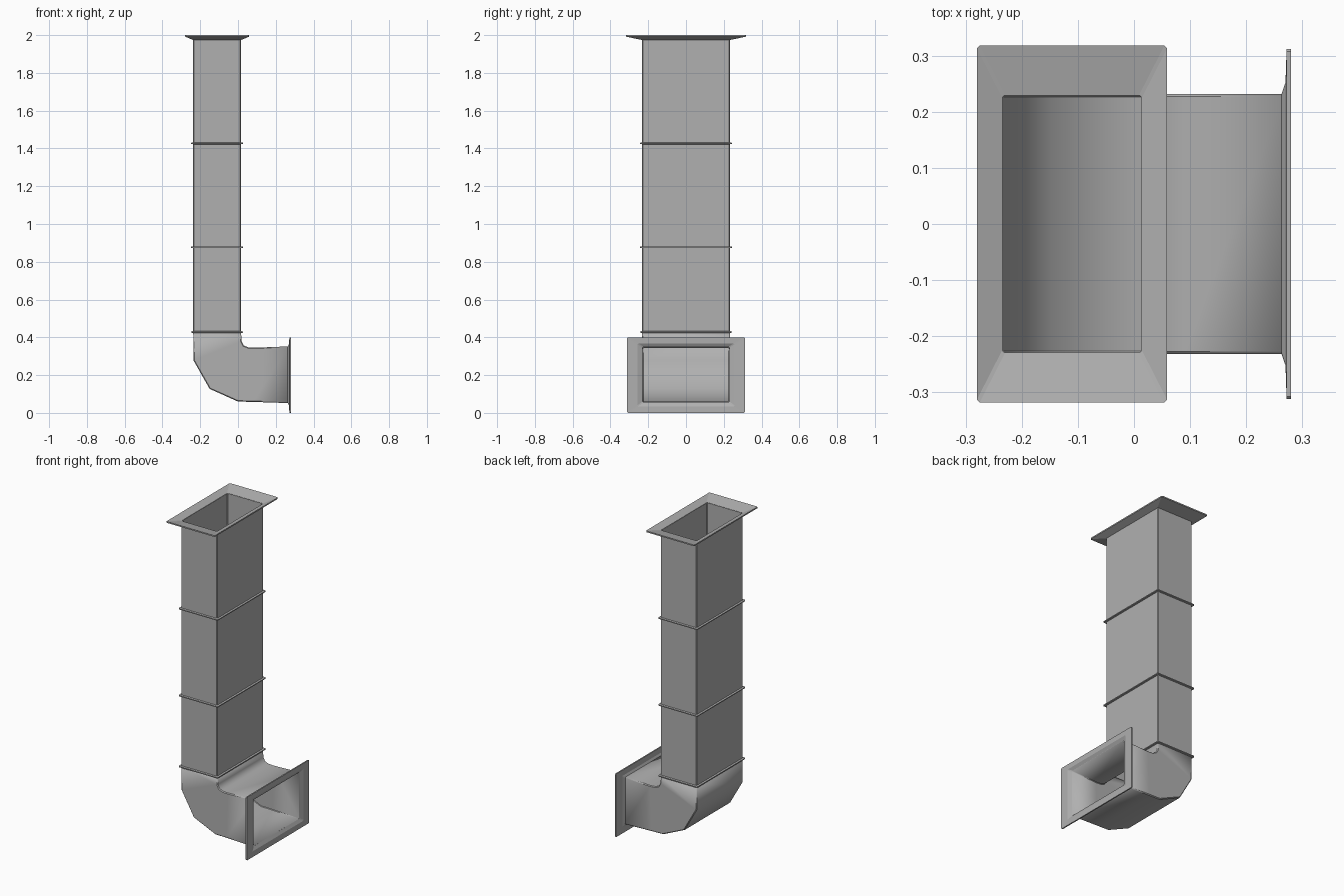
import bpy, bmesh
from mathutils import Vector

if "Cube" in bpy.data.objects:
    bpy.data.objects.remove(bpy.data.objects["Cube"])

X0, X1, W = -0.237, 0.016, 0.232   # duct back, front and half width

steel = bpy.data.materials.new("dark_steel")
steel.diffuse_color = (0.435, 0.435, 0.435, 1)
steel.use_nodes = True
steel.node_tree.nodes["Principled BSDF"].inputs["Base Color"].default_value = steel.diffuse_color


def section(p, q, w, c=0.005):
    """Rectangle with clipped corners between side-profile points p and q (x, z)."""
    a, b = Vector((p[0], 0, p[1])), Vector((q[0], 0, q[1]))
    d = (b - a).normalized() * c
    y = Vector((0, 1, 0))
    return [a + d - y * w, b - d - y * w, b - y * (w - c), b + y * (w - c),
            b - d + y * w, a + d + y * w, a + y * (w - c), a - y * (w - c)]


def loft(name, stations, closed=False, wall=0, smooth=False):
    """Skin a row of sections; closed joins last to first, wall thickens inward,
    smooth blends along the row but keeps the lengthwise corners sharp."""
    bm = bmesh.new()
    rings = [[bm.verts.new(v) for v in section(*s)] for s in stations]
    pairs = list(zip(rings, rings[1:]))
    if closed:
        pairs.append((rings[-1], rings[0]))
    for r, s in pairs:
        for i in range(8):
            j = (i + 1) % 8
            bm.faces.new((r[i], r[j], s[j], s[i])).smooth = smooth
        for a, b in zip(r, s):
            bm.edges.get((a, b)).smooth = False
    bmesh.ops.recalc_face_normals(bm, faces=bm.faces)
    me = bpy.data.meshes.new(name)
    bm.to_mesh(me)
    bm.free()
    me.materials.append(steel)
    ob = bpy.data.objects.new(name, me)
    bpy.context.collection.objects.link(ob)
    if wall:
        m = ob.modifiers.new("wall", 'SOLIDIFY')
        m.thickness, m.offset = wall, -1
    return ob


# Straight vertical duct
loft("vertical_duct", [((X0, z), (X1, z), W) for z in (0.428, 1.98)], wall=0.003)

# Elbow: outer bend paired with the tighter inner bend
outer = [(X0, 0.428), (-0.236, 0.278), (-0.15, 0.127), (0.0, 0.060), (0.08, 0.058), (0.268, 0.052)]
inner = [(X1, 0.428), (0.019, 0.38), (0.03, 0.357), (0.055, 0.347), (0.09, 0.345), (0.268, 0.352)]
loft("elbow", [(p, q, W) for p, q in zip(outer, inner)], wall=0.003, smooth=True)

# Joint bands around the vertical duct
for n, z in enumerate((0.428, 0.877, 1.427)):
    loft(f"joint_band_{n + 1}",
         [((X0 - e, z + h), (X1 + e, z + h), W + e)
          for e, h in ((-0.001, -0.005), (0.011, -0.003), (0.011, 0.003), (-0.001, 0.005))],
         closed=True)

# Flared top flange
loft("top_flange",
     [((X0 - ex, z), (X1 + ex, z), W + ey)
      for ex, ey, z in ((0, 0, 1.974), (0.043, 0.086, 1.992), (0.043, 0.086, 2.0), (-0.002, -0.002, 1.982))],
     closed=True)

# Outlet flange with a bevelled mouth
loft("outlet_flange",
     [((x, 0.053 - ez), (x, 0.352 + ez * 0.9), W + ey)
      for ez, ey, x in ((0, 0, 0.263), (0.015, 0.02, 0.270), (0.053, 0.08, 0.272),
                        (0.053, 0.08, 0.280), (0.018, 0.026, 0.279), (-0.002, -0.002, 0.268))],
     closed=True)
